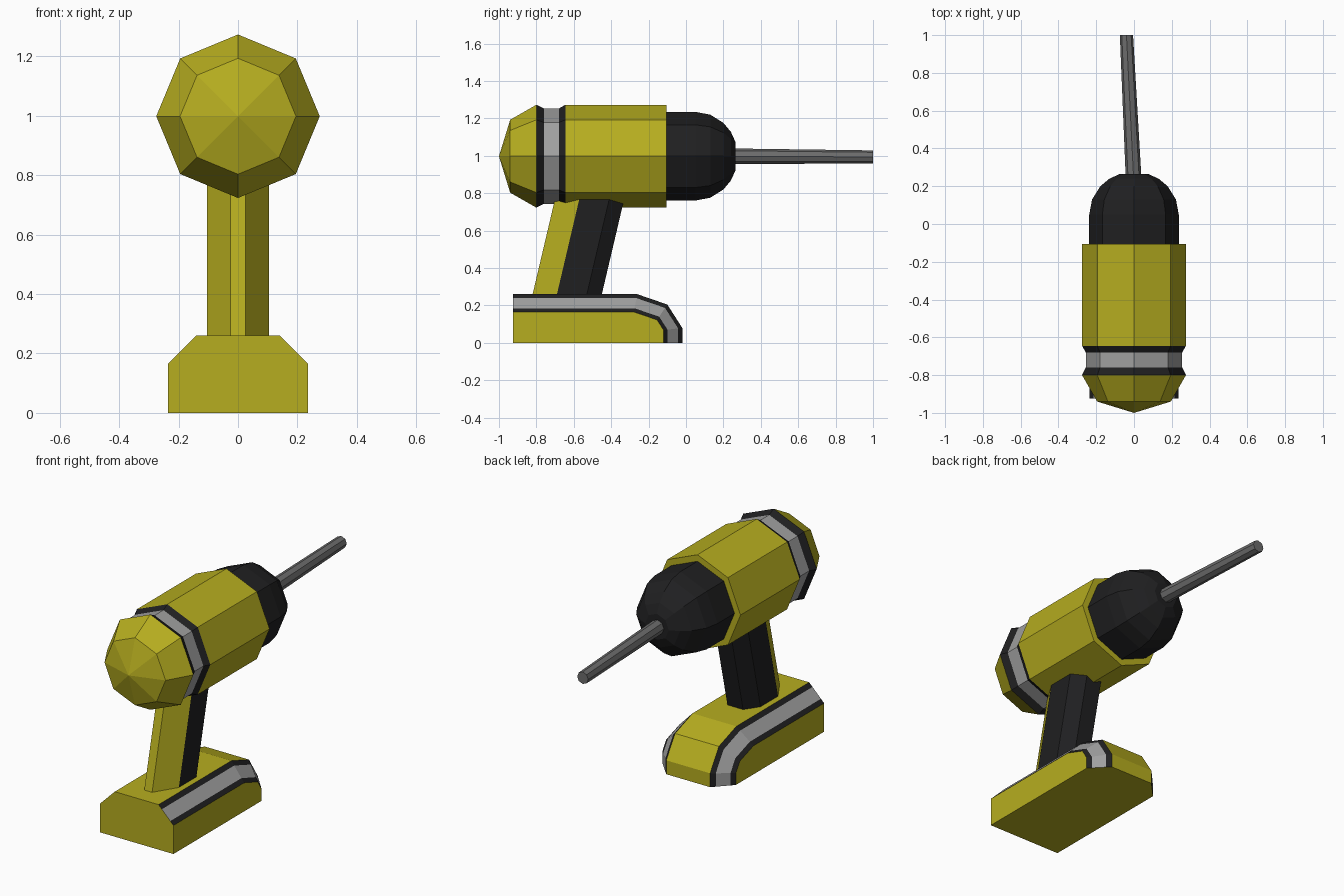
import bpy
from math import sin, cos, pi
from mathutils import Vector

if "Cube" in bpy.data.objects:
    bpy.data.objects.remove(bpy.data.objects["Cube"])

AXIS_Z = 0.998


def material(name, r, g, b):
    m = bpy.data.materials.new(name)
    m.diffuse_color = (r, g, b, 1)
    m.use_nodes = True
    m.node_tree.nodes["Principled BSDF"].inputs["Base Color"].default_value = m.diffuse_color
    return m


YELLOW = material("yellow_plastic", 0.47, 0.42, 0.014)
BLACK = material("black_rubber", 0.014, 0.014, 0.015)
SILVER = material("silver_trim", 0.35, 0.35, 0.35)
STEEL = material("dark_steel", 0.15, 0.15, 0.15)


def loft(name, rings, mats, caps=(None, None), closed=True):
    """Bridge equal-length rings of points; mats(i, j) colours each face."""
    n = len(rings[0])
    verts = [p for ring in rings for p in ring]
    faces, cols = [], []
    for i in range(len(rings) - 1):
        for j in range(n if closed else n - 1):
            k = (j + 1) % n
            faces.append((i*n + j, i*n + k, (i+1)*n + k, (i+1)*n + j))
            cols.append(mats(i, j))
    if caps[0]:
        faces.append(tuple(reversed(range(n))))
        cols.append(caps[0])
    if caps[1]:
        faces.append(tuple(range((len(rings)-1)*n, len(rings)*n)))
        cols.append(caps[1])
    me = bpy.data.meshes.new(name)
    me.from_pydata(verts, [], faces)
    used = list(dict.fromkeys(cols))
    for m in used:
        me.materials.append(m)
    for p, c in zip(me.polygons, cols):
        p.material_index = used.index(c)
    import bmesh
    bm = bmesh.new()
    bm.from_mesh(me)
    bmesh.ops.remove_doubles(bm, verts=bm.verts, dist=1e-5)
    bmesh.ops.recalc_face_normals(bm, faces=bm.faces)
    bm.to_mesh(me)
    bm.free()
    ob = bpy.data.objects.new(name, me)
    bpy.context.collection.objects.link(ob)
    return ob


def lathe(name, profile, mats, caps=(None, None), sides=8, drift=(0, 0)):
    """Revolve (y, radius) pairs round the barrel axis; drift tilts the far end."""
    y0, y1 = profile[0][0], profile[-1][0]
    rings = []
    for y, r in profile:
        t = (y - y0) / (y1 - y0)
        rings.append([Vector((drift[0]*t + r*cos(2*pi*k/sides), y,
                              AXIS_Z + drift[1]*t + r*sin(2*pi*k/sides)))
                      for k in range(sides)])
    return loft(name, rings, lambda i, j: mats[i], caps)


# Motor housing with the recessed trim ring near the rear
lathe("motor_housing",
      [(-1, 0), (-0.94, 0.195), (-0.80, 0.275), (-0.76, 0.255), (-0.68, 0.255),
       (-0.645, 0.275), (-0.105, 0.275)],
      [YELLOW, YELLOW, BLACK, SILVER, BLACK, YELLOW], (None, YELLOW))

# Rounded chuck
lathe("chuck",
      [(-0.11, 0.237), (0.05, 0.237), (0.13, 0.222), (0.2, 0.178),
       (0.24, 0.13), (0.265, 0.075)], [BLACK]*5, (BLACK, BLACK))

# Slightly tilted drill bit
lathe("drill_bit", [(0.2, 0.042), (1.0, 0.035)], [STEEL], (STEEL, STEEL),
      drift=(-0.04, -0.004))

# Leaning grip: yellow back, black front
half = [(0.025, -0.82), (0.105, -0.69), (0.105, -0.53), (0.05, -0.45)]
section = half + [(-x, y) for x, y in reversed(half)]
grip_rings = [[Vector((x, y + 0.235*(z - 0.26), z)) for x, y in section]
              for z in (0.22, 0.82)]
loft("grip", grip_rings,
     lambda i, j: YELLOW if j in (0, 6, 7) else BLACK, (BLACK, BLACK))

# Battery base: side outline lofted across, with striped chamfers
top_line = [(-0.925, 0.26), (-0.26, 0.26), (-0.10, 0.205), (-0.02, 0.08), (-0.02, 0)]
side_line = [(-0.925, 0.165), (-0.28, 0.165), (-0.155, 0.123), (-0.12, 0.068), (-0.12, 0)]


def base_ring(sign, t):
    x = sign * (0.14 + 0.095*t)
    ring = [Vector((x, *(Vector(a).lerp(Vector(b), t)))) for a, b in zip(top_line, side_line)]
    return ring + [Vector((x, -0.925, 0))]


steps = [1, 0.79, 0.22, 0]
base_rings = [base_ring(-1, t) for t in steps] + [base_ring(1, t) for t in reversed(steps)]
stripe = [BLACK, SILVER, BLACK, YELLOW, BLACK, SILVER, BLACK]
loft("battery_base", base_rings,
     lambda i, j: stripe[i] if j < 4 else YELLOW, (YELLOW, YELLOW))
